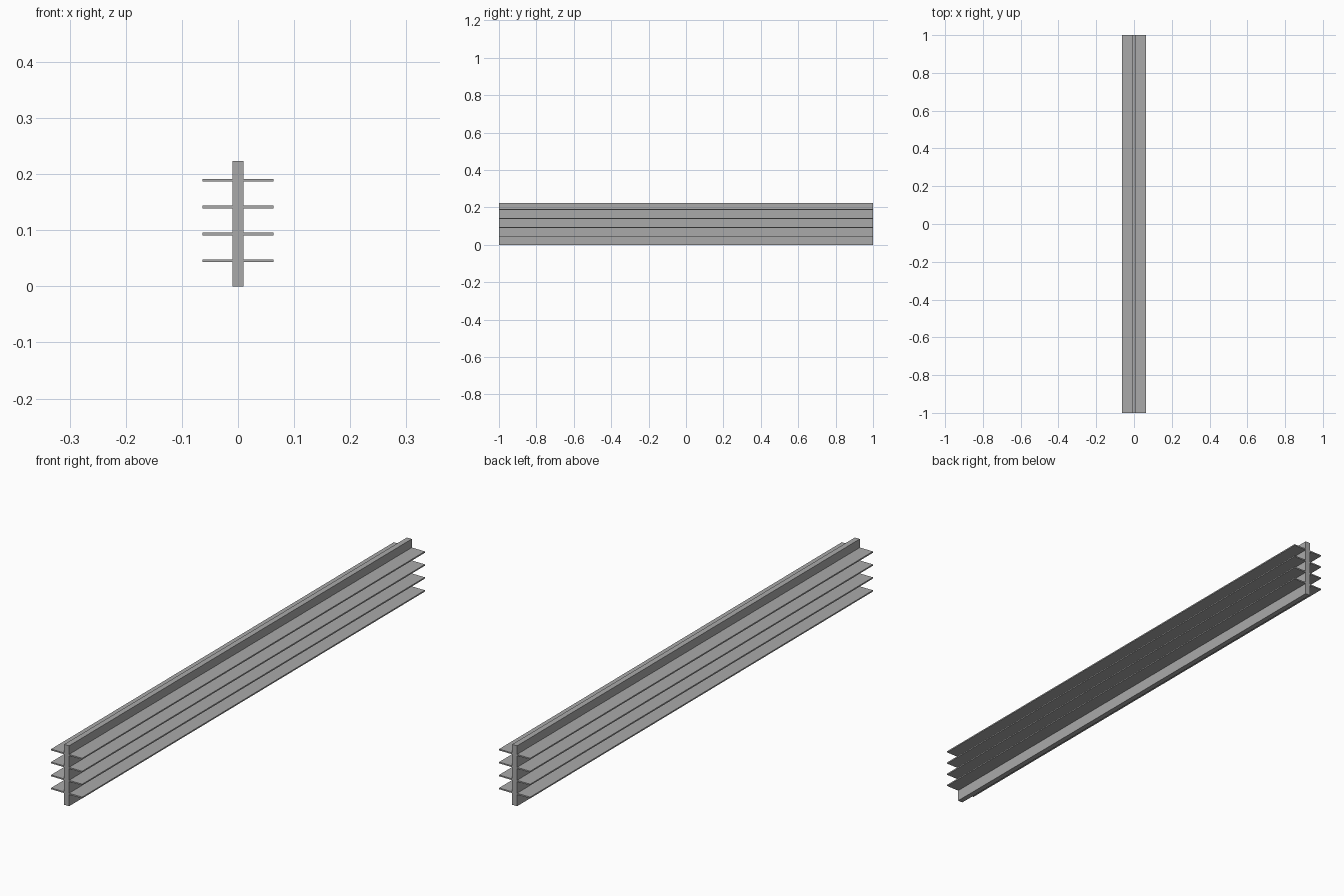
import bpy

if "Cube" in bpy.data.objects:
    bpy.data.objects.remove(bpy.data.objects["Cube"])

grey = bpy.data.materials.new("plain grey")
grey.diffuse_color = (0.4, 0.4, 0.4, 1)
grey.use_nodes = True
grey.node_tree.nodes["Principled BSDF"].inputs["Base Color"].default_value = grey.diffuse_color


def box(name, size, z):
    """Axis-aligned box centred on x and y, with its centre at height z."""
    bpy.ops.mesh.primitive_cube_add(size=1, location=(0, 0, z))
    ob = bpy.context.object
    ob.name = name
    ob.scale = size
    bpy.ops.object.transform_apply(location=False, rotation=False, scale=True)
    ob.data.materials.append(grey)
    return ob


LENGTH = 2.0
HEIGHT = 0.223

# Upright central wall
box("central_wall", (0.02, LENGTH, HEIGHT), HEIGHT / 2)

# Four thin shelves crossing the wall
for i in range(4):
    box(f"shelf_{i + 1}", (0.127, LENGTH, 0.005), 0.0455 + i * 0.0478)
